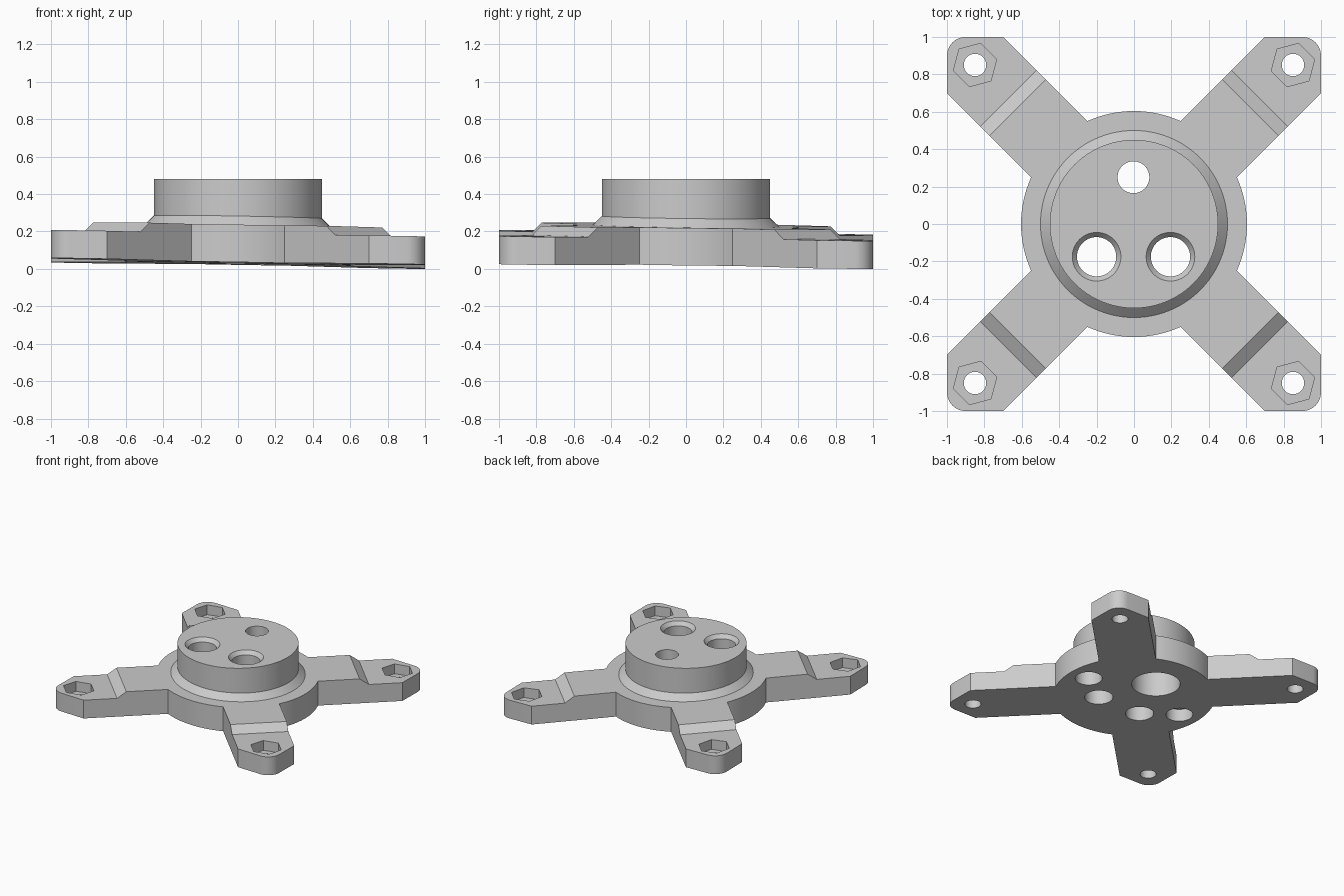
import bpy, bmesh
from math import sin, cos, pi, radians, atan2, hypot
from mathutils import Vector

cube = bpy.data.objects.get("Cube")
if cube:
    bpy.data.objects.remove(cube)

grey = bpy.data.materials.new("plain grey")
grey.use_nodes = True
COLOUR = (0.6, 0.6, 0.6, 1)
grey.diffuse_color = COLOUR
grey.node_tree.nodes["Principled BSDF"].inputs["Base Color"].default_value = COLOUR

DISC_R, DISC_H, PAD_H = 0.604, 0.2, 0.15


def tilt(x, y):
    """Height of the slightly sloping underside."""
    return 0.029 - 0.0175 * x - 0.0125 * y


def finish(bm, name):
    bmesh.ops.recalc_face_normals(bm, faces=bm.faces)
    mesh = bpy.data.meshes.new(name)
    bm.to_mesh(mesh)
    bm.free()
    mesh.materials.append(grey)
    obj = bpy.data.objects.new(name, mesh)
    bpy.context.collection.objects.link(obj)
    return obj


def turned(name, profile, x=0, y=0, sides=64, start=0):
    """Closed solid of revolution from (radius, height) points."""
    bm = bmesh.new()
    rings = []
    for r, z in profile:
        angles = [start + 2 * pi * i / sides for i in range(sides)]
        rings.append([bm.verts.new((x + r * cos(a), y + r * sin(a), z)) for a in angles])
    for low, high in zip(rings, rings[1:]):
        for i in range(sides):
            j = (i + 1) % sides
            bm.faces.new((low[i], low[j], high[j], high[i]))
    bm.faces.new(rings[0])
    bm.faces.new(rings[-1])
    return finish(bm, name)


def combine(target, other, operation):
    mod = target.modifiers.new(operation.lower(), 'BOOLEAN')
    mod.operation, mod.solver, mod.object = operation, 'EXACT', other
    other.hide_render = True
    bpy.context.view_layer.objects.active = target
    bpy.ops.object.modifier_apply(modifier=mod.name)
    bpy.data.objects.remove(other)


# Plan of one quarter: disc arc, then the arm with its rounded corner
half = atan2(0.25, 0.55)
quarter = [(DISC_R * cos(a), DISC_R * sin(a))
           for a in (-half + 2 * half * i / 14 for i in range(15))]
quarter.append((1, 0.7))
quarter += [(0.9 + 0.1 * cos(a), 0.9 + 0.1 * sin(a))
            for a in (pi / 2 * i / 8 for i in range(9))]
quarter.append((0.7, 1))

# Four-armed base plate
bm = bmesh.new()
outline = []
for turn in range(4):
    for x, y in quarter:
        for _ in range(turn):
            x, y = -y, x
        outline.append(bm.verts.new((x, y, 0)))
face = bm.faces.new(outline)
top = bmesh.ops.extrude_face_region(bm, geom=[face])["geom"]
for v in top:
    if isinstance(v, bmesh.types.BMVert):
        v.co.z = DISC_H

# Step each arm down to a thinner end pad
for sx in (-1, 1):
    for sy in (-1, 1):
        along = Vector((sx, sy, 0)).normalized()
        for d in (0.88, 0.95):
            bmesh.ops.bisect_plane(bm, geom=bm.verts[:] + bm.edges[:] + bm.faces[:],
                                   plane_co=along * d, plane_no=along)
for v in bm.verts:
    if v.co.z > 0.1 and (abs(v.co.x) + abs(v.co.y)) / hypot(1, 1) > 0.94:
        v.co.z = PAD_H
    v.co.z += tilt(v.co.x, v.co.y)
mount = finish(bm, "mounting_plate")

# Raised round boss with a sloping foot that follows the plate
boss = turned("boss", [(0.5, 0.1), (0.5, DISC_H), (0.45, 0.248), (0.45, 0.48)], sides=96)
for v in boss.data.vertices:
    if v.co.z < 0.3:
        v.co.z += tilt(v.co.x, v.co.y)
combine(mount, boss, 'UNION')

# Chamfered pair of through holes
for x in (-0.2, 0.195):
    hole = turned("hole_cutter", [(0.105, -0.1), (0.105, 0.45), (0.13, 0.48), (0.13, 0.6)], x, -0.175)
    combine(mount, hole, 'DIFFERENCE')

# Rear hole, widened from below
rear = turned("rear_cutter", [(0.18, -0.1), (0.18, 0.38), (0.085, 0.38), (0.085, 0.6)], -0.003, 0.25)
combine(mount, rear, 'DIFFERENCE')

# Blind holes under the rim
for x in (-0.44, 0.44):
    combine(mount, turned("blind_cutter", [(0.1, -0.1), (0.1, 0.14)], x, 0), 'DIFFERENCE')

# Bolt holes with hexagonal nut pockets at the arm ends
for x in (-0.85, 0.85):
    for y in (-0.85, 0.85):
        combine(mount, turned("bolt_cutter", [(0.06, -0.1), (0.06, 0.4)], x, y, 40), 'DIFFERENCE')
        floor = tilt(x, y) + 0.07
        pocket = turned("nut_cutter", [(0.12, floor), (0.12, 0.4)], x, y, 6, radians(15))
        combine(mount, pocket, 'DIFFERENCE')

# Smooth round walls, keep edges sharp
bpy.ops.object.select_all(action='DESELECT')
mount.select_set(True)
bpy.context.view_layer.objects.active = mount
bpy.ops.object.shade_smooth_by_angle(angle=radians(25))
